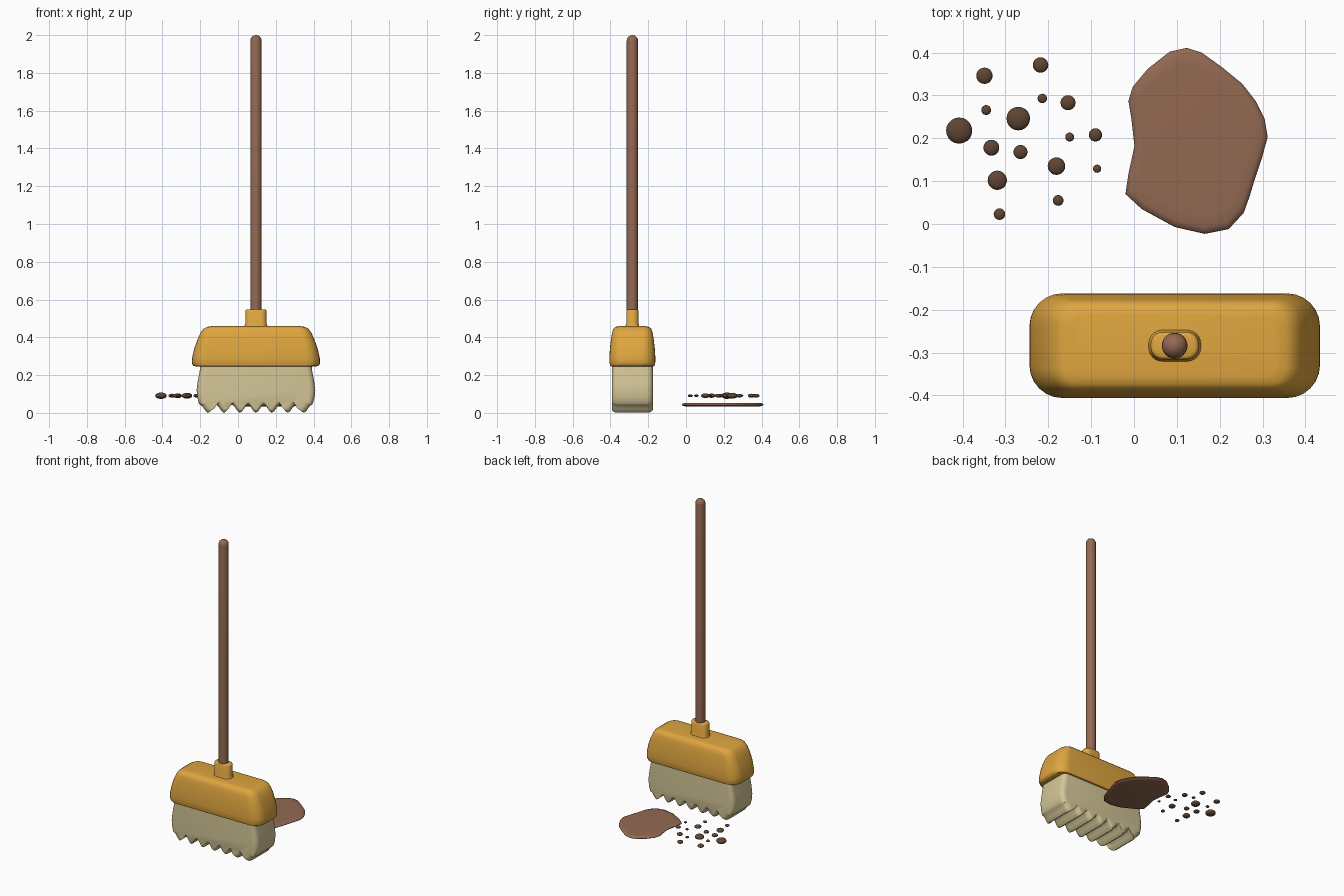
import bpy, bmesh, math
from mathutils import Vector

if "Cube" in bpy.data.objects:
    bpy.data.objects.remove(bpy.data.objects["Cube"])

CX, CY = 0.095, -0.284   # broom axis


def material(name, rgb):
    m = bpy.data.materials.new(name)
    m.diffuse_color = (*rgb, 1)
    m.use_nodes = True
    m.node_tree.nodes["Principled BSDF"].inputs["Base Color"].default_value = m.diffuse_color
    return m


GOLD = material("golden_orange", (0.74, 0.38, 0.05))
STRAW = material("pale_straw", (0.66, 0.57, 0.31))
WOOD = material("brown_wood", (0.30, 0.14, 0.085))
MUD = material("mud_brown", (0.29, 0.14, 0.085))
DIRT = material("dark_dirt", (0.115, 0.06, 0.034))


def loft(name, rings, mat, angle=50):
    """Join equal-length closed rings of points into a capped solid."""
    bm = bmesh.new()
    vs = [[bm.verts.new(p) for p in r] for r in rings]
    n = len(vs[0])
    for a, b in zip(vs, vs[1:]):
        for i in range(n):
            j = (i + 1) % n
            bm.faces.new((a[i], a[j], b[j], b[i]))
    bm.faces.new(vs[0][::-1])
    bm.faces.new(vs[-1])
    bmesh.ops.recalc_face_normals(bm, faces=bm.faces)
    me = bpy.data.meshes.new(name)
    bm.to_mesh(me)
    bm.free()
    ob = bpy.data.objects.new(name, me)
    bpy.context.collection.objects.link(ob)
    me.materials.append(mat)
    bpy.ops.object.select_all(action='DESELECT')
    ob.select_set(True)
    bpy.context.view_layer.objects.active = ob
    bpy.ops.object.shade_smooth_by_angle(angle=math.radians(angle))
    return ob


def rounded_rect(z, hx, hy, r, steps=6):
    pts = []
    for k, (sx, sy) in enumerate([(1, 1), (-1, 1), (-1, -1), (1, -1)]):
        for s in range(steps + 1):
            a = math.pi / 2 * (k + s / steps)
            pts.append((CX + sx * (hx - r) + r * math.cos(a),
                        CY + sy * (hy - r) + r * math.sin(a), z))
    return pts


# Broom head: tapered rounded block
loft("broom_head", [rounded_rect(*s) for s in [
    (0.245, 0.315, 0.105, 0.06), (0.249, 0.332, 0.117, 0.07), (0.262, 0.339, 0.121, 0.075),
    (0.29, 0.338, 0.122, 0.075), (0.34, 0.327, 0.119, 0.07), (0.39, 0.309, 0.113, 0.06),
    (0.425, 0.293, 0.107, 0.055), (0.445, 0.278, 0.101, 0.05), (0.455, 0.26, 0.09, 0.04),
    (0.459, 0.235, 0.072, 0.03)]], GOLD)

# Socket with a small flare where it meets the head
loft("handle_socket", [rounded_rect(*s) for s in [
    (0.44, 0.066, 0.04, 0.036), (0.463, 0.06, 0.036, 0.032), (0.475, 0.056, 0.032, 0.028),
    (0.54, 0.056, 0.032, 0.028), (0.546, 0.053, 0.029, 0.025), (0.548, 0.046, 0.024, 0.02)]], GOLD)


# Handle: long rod with a domed end
def circle(z, r, n=24):
    return [(CX + r * math.cos(2 * math.pi * i / n),
             CY + r * math.sin(2 * math.pi * i / n), z) for i in range(n)]


dome = [circle(1.97 + 0.03 * math.sin(a), 0.03 * math.cos(a))
        for a in [math.radians(d) for d in (0, 18, 36, 54, 70, 83)]]
loft("handle", [circle(0.5, 0.03)] + dome, WOOD)

# Bristles: front outline with a wavy lower edge, swept through the depth
SIDE = [(0.26, 0.294), (0.22, 0.298), (0.17, 0.308), (0.12, 0.314), (0.08, 0.310), (0.05, 0.302)]
TEETH, HALF, STEPS = 7, 0.296, 56


def bristle_ring(dy, inset):
    k = 1 - inset / 0.31
    pts = [(-hx * k, z) for z, hx in SIDE]
    for i in range(STEPS + 1):
        t = i / STEPS
        z = 0.022 + 0.021 * math.cos(2 * math.pi * TEETH * t)
        z = max(z, 0.001) + inset * 0.6
        pts.append(((2 * t - 1) * HALF * k, z))
    pts += [(hx * k, z) for z, hx in reversed(SIDE)]
    return [(CX + x, CY + dy, z) for x, z in pts]


half = [(0.109, 0.032), (0.107, 0.02), (0.1, 0.009), (0.09, 0.002), (0.078, 0)]
loft("bristles", [bristle_ring(-d, i) for d, i in half]
     + [bristle_ring(d, i) for d, i in reversed(half)], STRAW)

# Mud patch: thin irregular slab with soft rim
OUTLINE = [(.123, .411), (.158, .40), (.204, .367), (.253, .327), (.284, .287), (.305, .245),
           (.312, .203), (.298, .152), (.282, .105), (.27, .065), (.256, .026), (.221, -.012),
           (.165, -.023), (.095, -.007), (.018, .035), (-.02, .07), (-.013, .117), (.001, .182),
           (-.006, .245), (-.013, .287), (-.003, .32), (.032, .362), (.083, .402)]
MID = Vector((0.14, 0.2))


def patch_ring(scale, z):
    return [(*(MID + (Vector(p) - MID) * scale), z) for p in OUTLINE]


loft("mud_patch", [patch_ring(s, z) for s, z in [
    (0.85, 0.033), (0.95, 0.036), (1, 0.042), (0.985, 0.048), (0.93, 0.052), (0.8, 0.053)]], MUD)

# Dirt crumbs: flattened balls (x, y, radius)
CRUMBS = [(-.349, .346, .019), (-.218, .371, .018), (-.214, .293, .011), (-.154, .283, .0175),
          (-.345, .266, .0115), (-.408, .218, .0305), (-.27, .246, .0275), (-.15, .203, .0105),
          (-.09, .208, .0155), (-.333, .178, .0185), (-.265, .168, .0165), (-.181, .135, .0205),
          (-.086, .129, .0095), (-.319, .102, .0225), (-.177, .055, .0125), (-.314, .023, .0135)]
for n, (x, y, r) in enumerate(CRUMBS):
    bpy.ops.mesh.primitive_uv_sphere_add(segments=20, ring_count=12, radius=r, location=(x, y, 0.091))
    ob = bpy.context.object
    ob.name = f"dirt_crumb_{n + 1}"
    ob.scale.z = 0.55
    ob.data.materials.append(DIRT)
    bpy.ops.object.shade_smooth()
